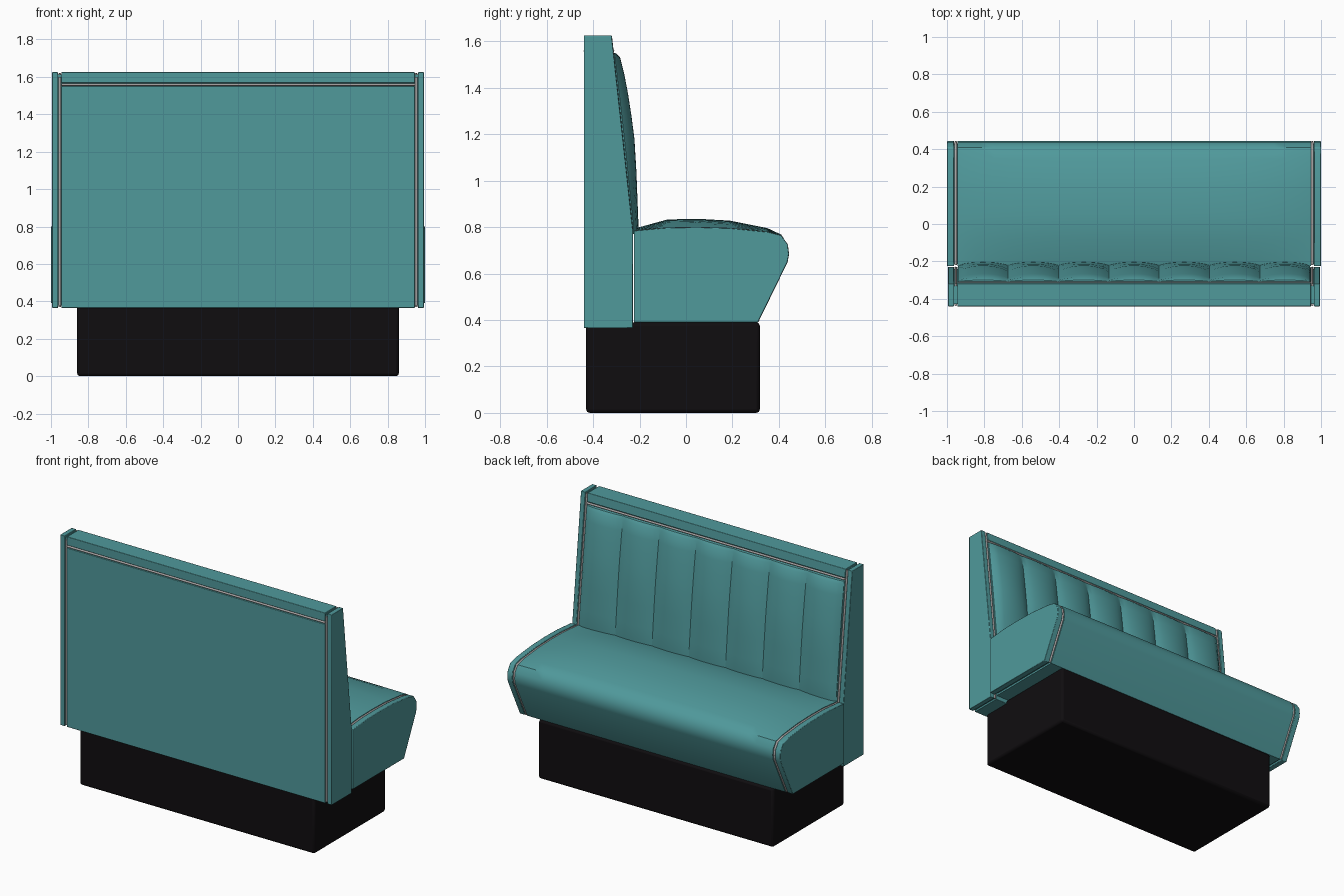
import bpy, bmesh, math
from mathutils import Vector

if "Cube" in bpy.data.objects:
    bpy.data.objects.remove(bpy.data.objects["Cube"])


def material(name, col):
    m = bpy.data.materials.new(name)
    m.diffuse_color = (*col, 1)
    m.use_nodes = True
    m.node_tree.nodes["Principled BSDF"].inputs["Base Color"].default_value = m.diffuse_color
    return m


TEAL = material("teal_vinyl", (0.08, 0.32, 0.33))
BLACK = material("black_plinth", (0.005, 0.004, 0.005))
GREY = material("grey_piping", (0.4, 0.38, 0.38))


def finish(name, bm, mat, bevel=0, angle=30):
    bmesh.ops.recalc_face_normals(bm, faces=bm.faces)
    me = bpy.data.meshes.new(name)
    bm.to_mesh(me)
    bm.free()
    me.materials.append(mat)
    ob = bpy.data.objects.new(name, me)
    bpy.context.collection.objects.link(ob)
    if bevel:
        b = ob.modifiers.new("bevel", 'BEVEL')
        b.width, b.segments, b.limit_method = bevel, 2, 'ANGLE'
    bpy.ops.object.select_all(action='DESELECT')
    ob.select_set(True)
    bpy.context.view_layer.objects.active = ob
    bpy.ops.object.shade_smooth_by_angle(angle=math.radians(angle))
    return ob


def loft(name, sections, mat, bevel=0, angle=30):
    """Skin a list of (x, [(y, z), ...]) closed sections and cap the ends."""
    bm = bmesh.new()
    rings = [[bm.verts.new((x, y, z)) for y, z in prof] for x, prof in sections]
    n = len(rings[0])
    for a, b in zip(rings, rings[1:]):
        for i in range(n):
            j = (i + 1) % n
            bm.faces.new((a[i], a[j], b[j], b[i]))
    bm.faces.new(rings[0])
    bm.faces.new(rings[-1])
    return finish(name, bm, mat, bevel, angle)


def prism(name, prof, x0, x1, mat, bevel=0):
    return loft(name, [(x0, prof), (x1, prof)], mat, bevel)


def inset(prof, d):
    """Shrink a counter-clockwise profile by d."""
    out = []
    n = len(prof)
    for i in range(n):
        p, q, r = (Vector(prof[k % n]) for k in (i - 1, i, i + 1))
        e, f = (q - p).normalized(), (r - q).normalized()
        m = Vector((-e.y, e.x)) + Vector((-f.y, f.x))
        m.normalize()
        out.append(tuple(q + m * d / max(0.4, m.dot(Vector((-e.y, e.x))))))
    return out


def piping(name, pts):
    c = bpy.data.curves.new(name, 'CURVE')
    c.dimensions = '3D'
    c.bevel_depth, c.bevel_resolution, c.use_fill_caps = 0.007, 2, True
    s = c.splines.new('POLY')
    s.points.add(len(pts) - 1)
    for p, co in zip(s.points, pts):
        p.co = (*co, 1)
    c.materials.append(GREY)
    ob = bpy.data.objects.new(name, c)
    bpy.context.collection.objects.link(ob)


def face_y(z):
    """Slanted plane of the backrest."""
    return -0.32 + (1.625 - z) * 0.11 if z > 0.79 else -0.229


# Profiles in (y, z), counter-clockwise
BACK = [(-0.44, 0.365), (-0.229, 0.365), (-0.229, 0.79), (-0.32, 1.625), (-0.44, 1.625)]
PANEL = BACK[:3] + [(face_y(1.55), 1.55), (-0.44, 1.55)]
RAIL = [(-0.44, 1.568), (face_y(1.568), 1.568), (-0.32, 1.625), (-0.44, 1.625)]
SEAT = [(-0.225, 0.39), (0.31, 0.39), (0.437, 0.65), (0.443, 0.685), (0.438, 0.725),
        (0.41, 0.765), (0.35, 0.78), (0.19, 0.796), (0.05, 0.8), (-0.08, 0.798), (-0.225, 0.785)]
CROWN = [0, 0, 0, 0, 0, 0.003, 0.016, 0.032, 0.036, 0.035, 0.008]

# Plinth
prism("plinth", [(-0.43, 0), (0.318, 0), (0.318, 0.39), (-0.43, 0.39)], -0.86, 0.86, BLACK, 0.015)

# Back: main panel, top rail and recessed core
prism("back_panel", PANEL, -0.945, 0.945, TEAL, 0.003)
prism("top_rail", RAIL, -0.945, 0.945, TEAL, 0.003)
prism("back_core", inset(BACK, 0.012), -0.97, 0.97, TEAL)

# Seat cushion crowned towards its middle
N = 24
stations = []
for i in range(N + 1):
    t = -math.cos(math.pi * i / N)
    k = 1 - t ** 4
    stations.append((0.945 * t, [(y, z + c * k) for (y, z), c in zip(SEAT, CROWN)]))
loft("seat_cushion", stations, TEAL, 0, 35)
prism("seat_core", inset(SEAT, 0.012), -0.97, 0.97, TEAL)

# End panels and piping on both ends
for side, s in (("left", -1), ("right", 1)):
    prism(side + "_back_end", BACK, s * 0.962, s * 0.994, TEAL, 0.003)
    prism(side + "_seat_end", SEAT, s * 0.962, s * 1.0, TEAL, 0.003)
    x = s * 0.953
    piping(side + "_back_piping", [(x, y, z) for y, z in inset(BACK, 0.006)[1:4]])
    piping(side + "_rear_piping", [(x, -0.432, 0.375), (x, -0.432, 1.6)])
    piping(side + "_seat_piping", [(x, y, z) for y, z in inset(SEAT, 0.006)[1:]])

# Piping under the rail, both faces
piping("rail_piping_rear", [(-0.945, -0.434, 1.559), (0.945, -0.434, 1.559)])
yr = face_y(1.559) - 0.003
piping("rail_piping_seat", [(-0.945, yr, 1.559), (0.945, yr, 1.559)])

# Seven upholstered channels on the backrest
ROWS = [(0.77, 0.022), (0.8, 0.025), (0.9, 0.032), (1.04, 0.042), (1.18, 0.049), (1.28, 0.047),
        (1.37, 0.043), (1.46, 0.036), (1.53, 0.026), (1.548, 0.012), (1.552, -0.01)]
CH, SEG, W = 7, 10, 0.942
cols = [(-W, -0.3)]
for i in range(CH * SEG + 1):
    u = (i % SEG) / SEG
    sh = 0.32 + 0.68 * (1 - (2 * u - 1) ** 2) ** 0.8
    if i in (0, CH * SEG):
        sh = 0.12
    cols.append((-W + 2 * W * i / (CH * SEG), sh))
cols.append((W, -0.3))
bm = bmesh.new()
grid = [[bm.verts.new((x, max(face_y(z), face_y(0.8) if z < 0.8 else -1)
                       + (b * sh if b > 0 else b), z)) for x, sh in cols] for z, b in ROWS]
for a, b in zip(grid, grid[1:]):
    for i in range(len(a) - 1):
        bm.faces.new((a[i], a[i + 1], b[i + 1], b[i]))
finish("channel_backrest", bm, TEAL, 0, 28)
